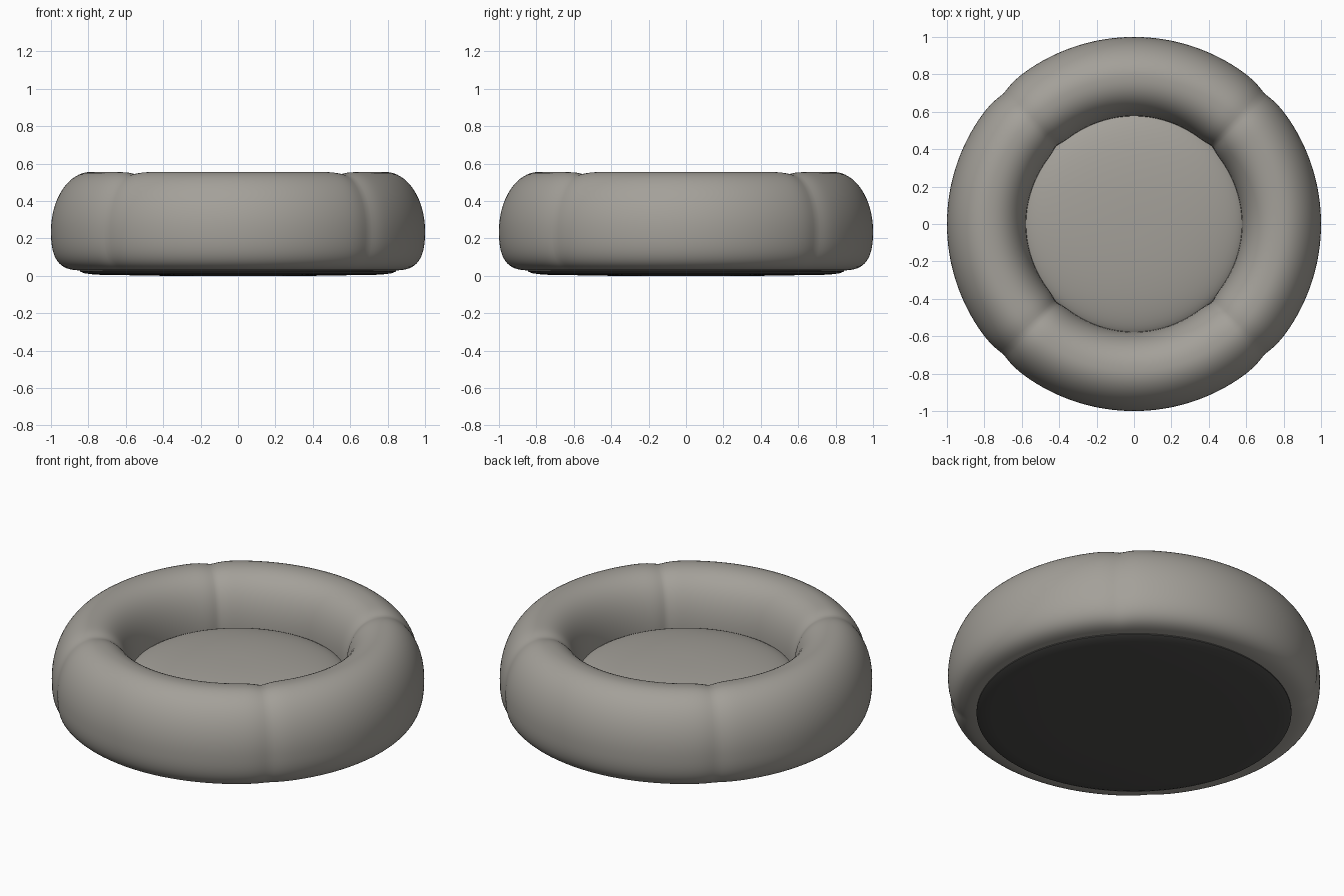
import bpy, bmesh, math

if "Cube" in bpy.data.objects:
    bpy.data.objects.remove(bpy.data.objects["Cube"], do_unlink=True)


def material(name, color):
    m = bpy.data.materials.new(name)
    m.use_nodes = True
    m.diffuse_color = color
    bsdf = next(n for n in m.node_tree.nodes if n.type == 'BSDF_PRINCIPLED')
    bsdf.inputs["Base Color"].default_value = color
    return m


fabric = material("warm grey fabric", (0.37, 0.353, 0.32, 1))
rubber = material("dark grey base", (0.075, 0.074, 0.07, 1))


def finish(name, bm, mat):
    bmesh.ops.recalc_face_normals(bm, faces=bm.faces)
    mesh = bpy.data.meshes.new(name)
    bm.to_mesh(mesh)
    bm.free()
    obj = bpy.data.objects.new(name, mesh)
    bpy.context.collection.objects.link(obj)
    mesh.materials.append(mat)
    bpy.ops.object.select_all(action='DESELECT')
    obj.select_set(True)
    bpy.context.view_layer.objects.active = obj
    bpy.ops.object.shade_smooth_by_angle(angle=math.radians(40))
    return obj


def disc(name, profile, mat, sides=128):
    """Solid of revolution from (radius, height) points, capped at both ends."""
    bm = bmesh.new()
    rings = [[bm.verts.new((r * math.cos(a), r * math.sin(a), z))
              for a in (math.tau * i / sides for i in range(sides))]
             for r, z in profile]
    for low, high in zip(rings, rings[1:]):
        for i in range(sides):
            j = (i + 1) % sides
            bm.faces.new((low[i], low[j], high[j], high[i]))
    bm.faces.new(rings[0])
    bm.faces.new(rings[-1])
    return finish(name, bm, mat)


def bolster(name, mat, around=256, section=64):
    """Padded ring, pinched at four diagonal seams and flattened underneath."""
    mid_r, mid_z, half_w = 0.788, 0.24, 0.212
    bm = bmesh.new()
    loops = []
    for i in range(around):
        a = math.tau * i / around
        off = (a % (math.pi / 2)) - math.pi / 4
        pinch = 0.013 * math.exp(-abs(off / 0.065) ** 1.5)
        loop = []
        for k in range(section):
            t = math.tau * k / section
            c, s = math.cos(t), math.sin(t)
            if s >= 0:
                # the inner shoulder is a little fuller than the outer one
                power = 1 if c > 0 else 0.87
                u = math.copysign(abs(c) ** power, c) * (half_w - pinch)
                v = s ** power * (0.315 - pinch)
            else:
                u = math.copysign(abs(c) ** 0.52, c) * (half_w - pinch)
                v = -abs(s) ** 0.78 * 0.212
            r = mid_r + u
            loop.append(bm.verts.new((r * math.cos(a), r * math.sin(a), mid_z + v)))
        loops.append(loop)
    for i in range(around):
        p, q = loops[i], loops[(i + 1) % around]
        for k in range(section):
            n = (k + 1) % section
            bm.faces.new((p[k], q[k], q[n], p[n]))
    return finish(name, bm, mat)


bolster("padded_ring", fabric)

# Puffed sleeping cushion, rounded over at its rim
steps = 20
puff = []
for i in range(steps):
    t = math.pi / 2 * i / steps
    puff.append((0.60 * math.cos(t) ** 0.9, 0.23 + 0.115 * math.sin(t) ** 0.9))
disc("inner_cushion", [(0.60, 0.04)] + puff, fabric)

# Non-slip base pad with a softened lower edge
disc("base_pad",
     [(0.4, 0.0), (0.76, 0.006), (0.82, 0.013), (0.845, 0.023), (0.845, 0.045)],
     rubber)
